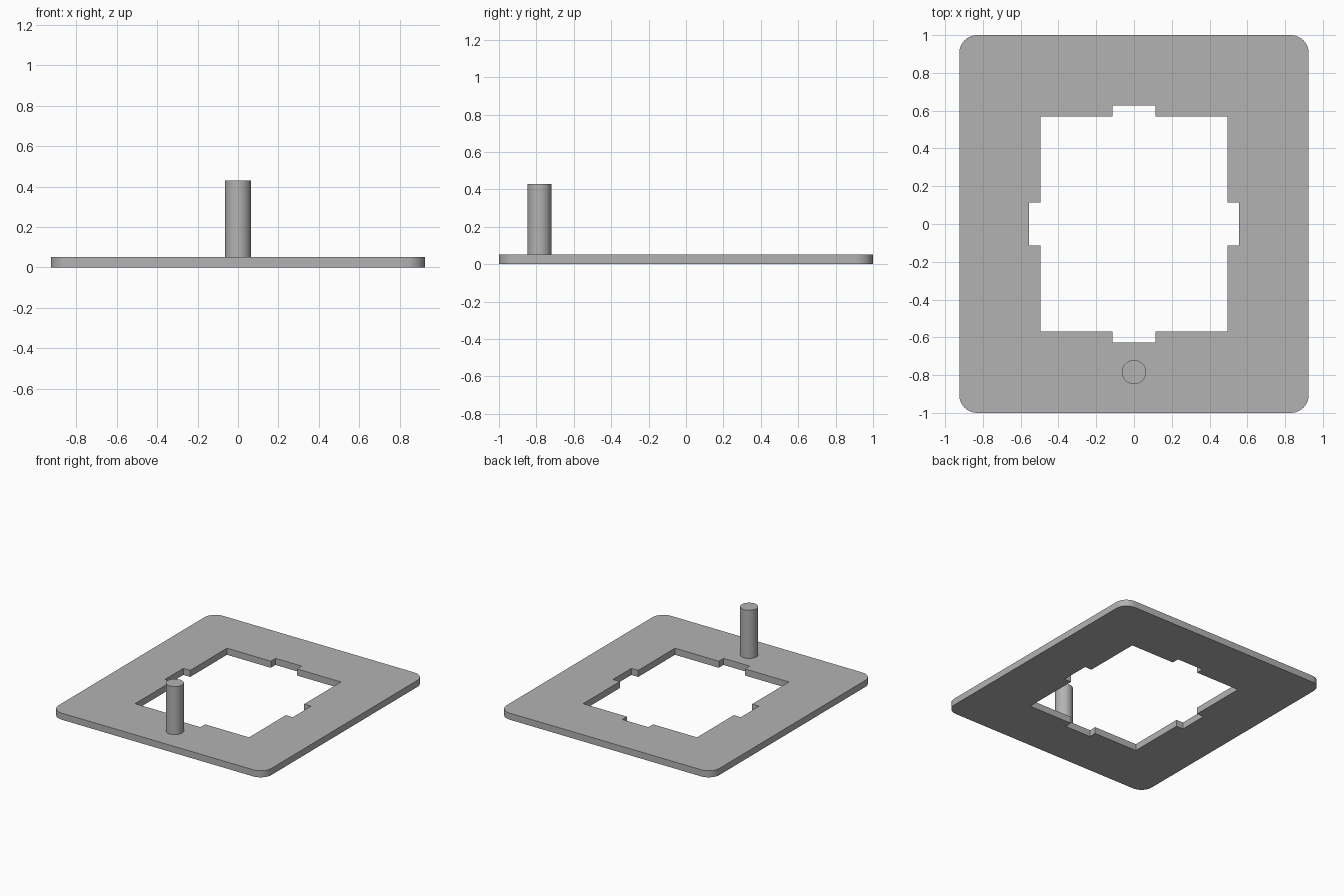
import bpy, bmesh
from math import sin, cos, pi

cube = bpy.data.objects.get("Cube")
if cube:
    bpy.data.objects.remove(cube, do_unlink=True)

# Single grey material
grey = bpy.data.materials.new("plain grey")
grey.use_nodes = True
colour = (0.45, 0.45, 0.45, 1)
grey.diffuse_color = colour
grey.node_tree.nodes["Principled BSDF"].inputs["Base Color"].default_value = colour

THICK, TOP = 0.052, 0.43


def finish(name, bm):
    """Turn a bmesh into a named object with crisp edges and smooth rounds."""
    bmesh.ops.recalc_face_normals(bm, faces=bm.faces)
    mesh = bpy.data.meshes.new(name)
    bm.to_mesh(mesh)
    bm.free()
    mesh.materials.append(grey)
    obj = bpy.data.objects.new(name, mesh)
    bpy.context.collection.objects.link(obj)
    bpy.ops.object.select_all(action='DESELECT')
    obj.select_set(True)
    bpy.context.view_layer.objects.active = obj
    bpy.ops.object.shade_smooth_by_angle(angle=pi / 6)
    return obj


def rounded_rectangle(hx, hy, r, steps=10):
    points = []
    for k, (sx, sy) in enumerate([(1, 1), (-1, 1), (-1, -1), (1, -1)]):
        for i in range(steps + 1):
            a = (k + i / steps) * pi / 2
            points.append((sx * (hx - r) + r * cos(a), sy * (hy - r) + r * sin(a)))
    return points


def notched_rectangle(hx, hy, nx, ny, w):
    """Rectangle with a centred notch of half width w in every side."""
    quarter = [(nx, w), (hx, w), (hx, hy), (w, hy), (w, ny)]
    points = []
    for sx, sy in [(1, 1), (-1, 1), (-1, -1), (1, -1)]:
        part = quarter if sx * sy > 0 else quarter[::-1]
        points += [(sx * x, sy * y) for x, y in part]
    return points


# Flat frame: rounded outline with a notched opening
bm = bmesh.new()
edges = []
for loop in (rounded_rectangle(0.925, 1.0, 0.095),
             notched_rectangle(0.495, 0.57, 0.555, 0.628, 0.114)):
    verts = [bm.verts.new((x, y, 0)) for x, y in loop]
    edges += [bm.edges.new((v, verts[i - 1])) for i, v in enumerate(verts)]
bmesh.ops.triangle_fill(bm, edges=edges, use_beauty=True)
result = bmesh.ops.extrude_face_region(bm, geom=bm.faces[:], use_keep_orig=True)
for v in result["geom"]:
    if isinstance(v, bmesh.types.BMVert):
        v.co.z = THICK
finish("frame_plate", bm)

# Upright round pin at the front edge
bm = bmesh.new()
bmesh.ops.create_cone(bm, cap_ends=True, segments=48, radius1=0.064, radius2=0.064,
                      depth=TOP - THICK)
pin = finish("upright_pin", bm)
pin.location = (0, -0.784, (TOP + THICK) / 2)
